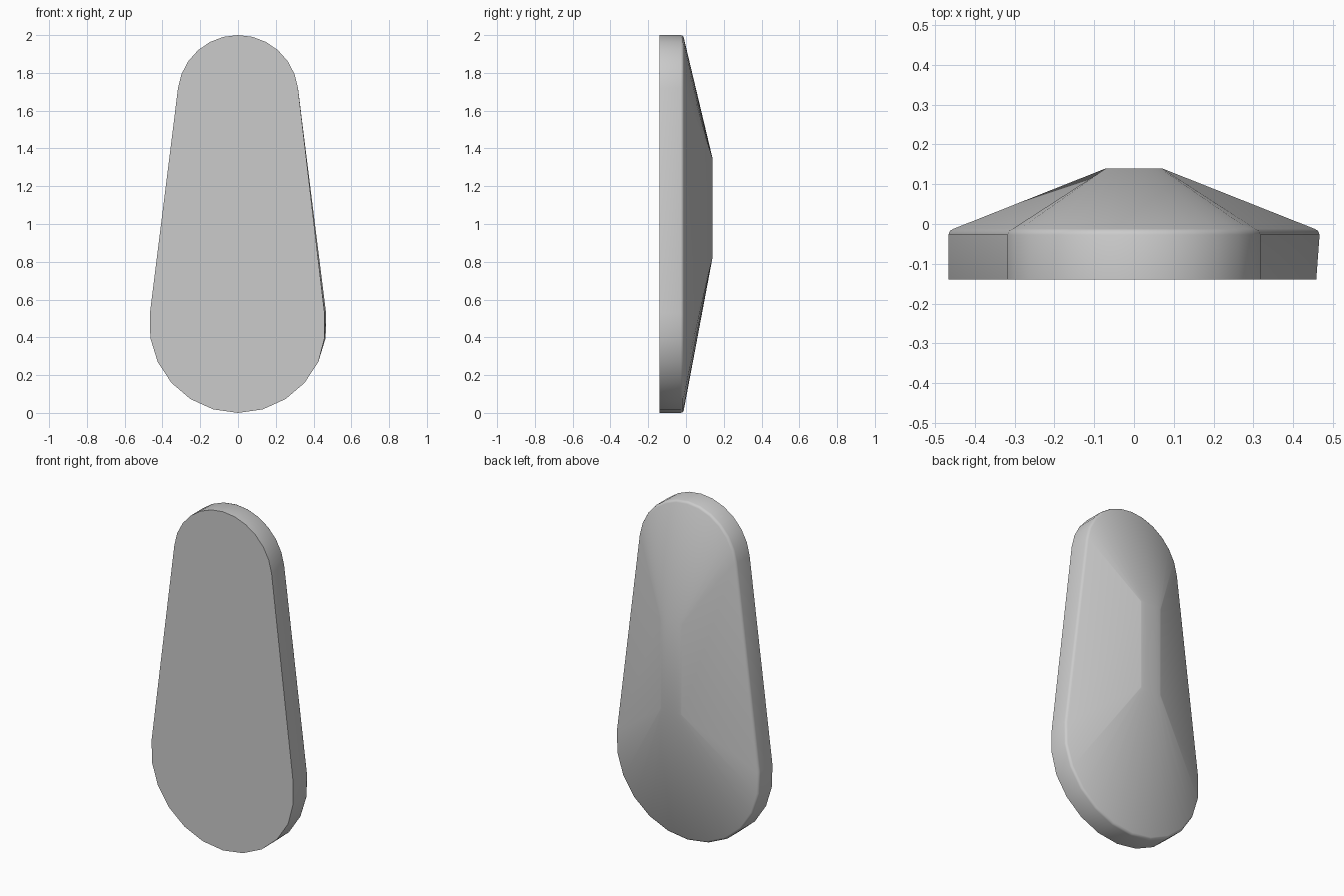
import bpy
import bmesh
from math import asin, cos, sin, pi, radians

cube = bpy.data.objects.get("Cube")
if cube:
    bpy.data.objects.remove(cube)

# Overall sizes
LOW_R, TOP_R = 0.47, 0.32
LOW_C, TOP_C = LOW_R, 2 - TOP_R
FRONT, RIM, CREST = -0.14, -0.012, 0.14
STEPS = 12
lean = asin((LOW_R - TOP_R) / (TOP_C - LOW_C))


def outline(inset):
    """Tapered capsule: top arc then bottom arc, counter-clockwise."""
    pts = []
    for r, c, start, sweep in ((TOP_R, TOP_C, lean, pi - 2 * lean),
                               (LOW_R, LOW_C, pi - lean, pi + 2 * lean)):
        for i in range(STEPS + 1):
            a = start + sweep * i / STEPS
            pts.append(((r - inset) * cos(a), c + (r - inset) * sin(a)))
    return pts


def crest():
    """Narrow flat on the back, one point for each outline point."""
    pts = []
    for i, (x, z) in enumerate(outline(0)):
        top = i <= STEPS
        half = (TOP_R if top else LOW_R) * cos(lean)
        pts.append((max(-0.07, min(0.07, 0.07 * x / half)), 1.35 if top else 0.82))
    return pts


bm = bmesh.new()


def ring(pts, y):
    return [bm.verts.new((x, y, z)) for x, z in pts]


# Front edge, wall, small rounded rim and crest
rings = [ring(outline(0), FRONT), ring(outline(0), RIM - 0.015),
         ring(outline(0.004), RIM - 0.005), ring(outline(0.013), RIM),
         ring(crest(), CREST)]
for a, b in zip(rings, rings[1:]):
    for i in range(len(a)):
        j = (i + 1) % len(a)
        bm.faces.new((a[i], a[j], b[j], b[i]))
bm.faces.new(rings[0])
bm.faces.new(rings[-1])

# Slightly flattened front edge at the widest point on the left
for v in rings[0]:
    if v.co.x > 0.458:
        v.co.x = 0.458

bmesh.ops.remove_doubles(bm, verts=bm.verts, dist=0.0005)
bmesh.ops.recalc_face_normals(bm, faces=bm.faces)
mesh = bpy.data.meshes.new("tapered_plate")
bm.to_mesh(mesh)
bm.free()
plate = bpy.data.objects.new("tapered_plate", mesh)
bpy.context.collection.objects.link(plate)

# Plain grey finish
grey = bpy.data.materials.new("plain_grey")
grey.use_nodes = True
colour = (0.6, 0.6, 0.6, 1)
grey.diffuse_color = colour
grey.node_tree.nodes["Principled BSDF"].inputs["Base Color"].default_value = colour
mesh.materials.append(grey)

# Smooth back, crisp front edge
bpy.ops.object.select_all(action="DESELECT")
plate.select_set(True)
bpy.context.view_layer.objects.active = plate
bpy.ops.object.shade_smooth_by_angle(angle=radians(50))
